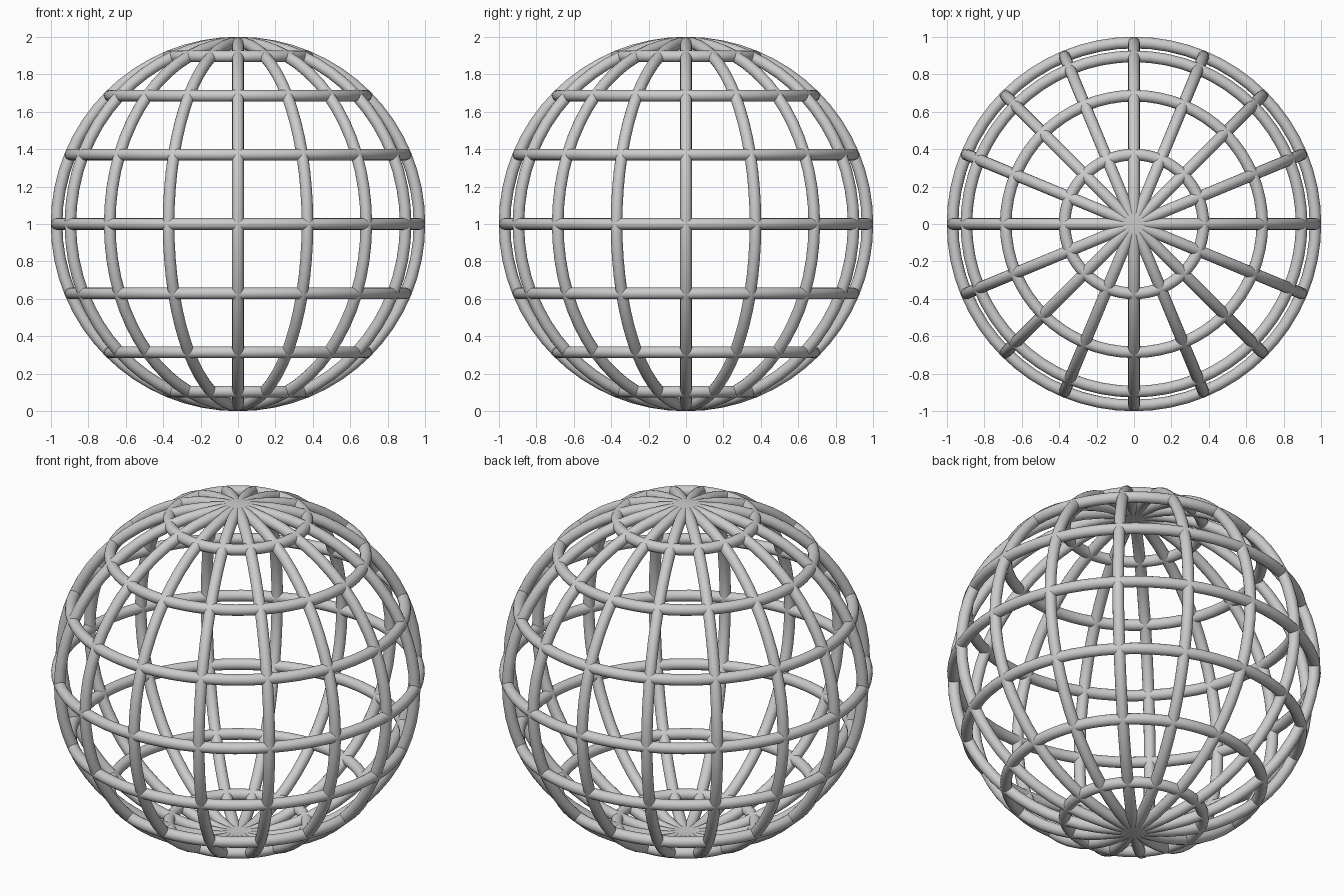
import bpy
from math import pi, sin, cos

if "Cube" in bpy.data.objects:
    bpy.data.objects.remove(bpy.data.objects["Cube"])

TUBE = 0.031          # bar radius
R = 1.0 - TUBE        # sphere radius on bar centre lines


def hoop(name, radius, z, rotation=(0, 0, 0)):
    bpy.ops.mesh.primitive_torus_add(
        major_radius=radius, minor_radius=TUBE,
        major_segments=64, minor_segments=16,
        location=(0, 0, z), rotation=rotation)
    ob = bpy.context.object
    ob.name = name
    bpy.ops.object.shade_smooth()
    return ob


# vertical hoops through both poles (16 half meridians)
for i in range(8):
    hoop(f"meridian_hoop_{i + 1}", R, 1.0, (pi / 2, 0, i * pi / 8))

# horizontal rings every 22.5 degrees of latitude
for i in range(-3, 4):
    lat = i * pi / 8
    hoop(f"latitude_ring_{i + 4}", R * cos(lat), 1.0 + R * sin(lat))
